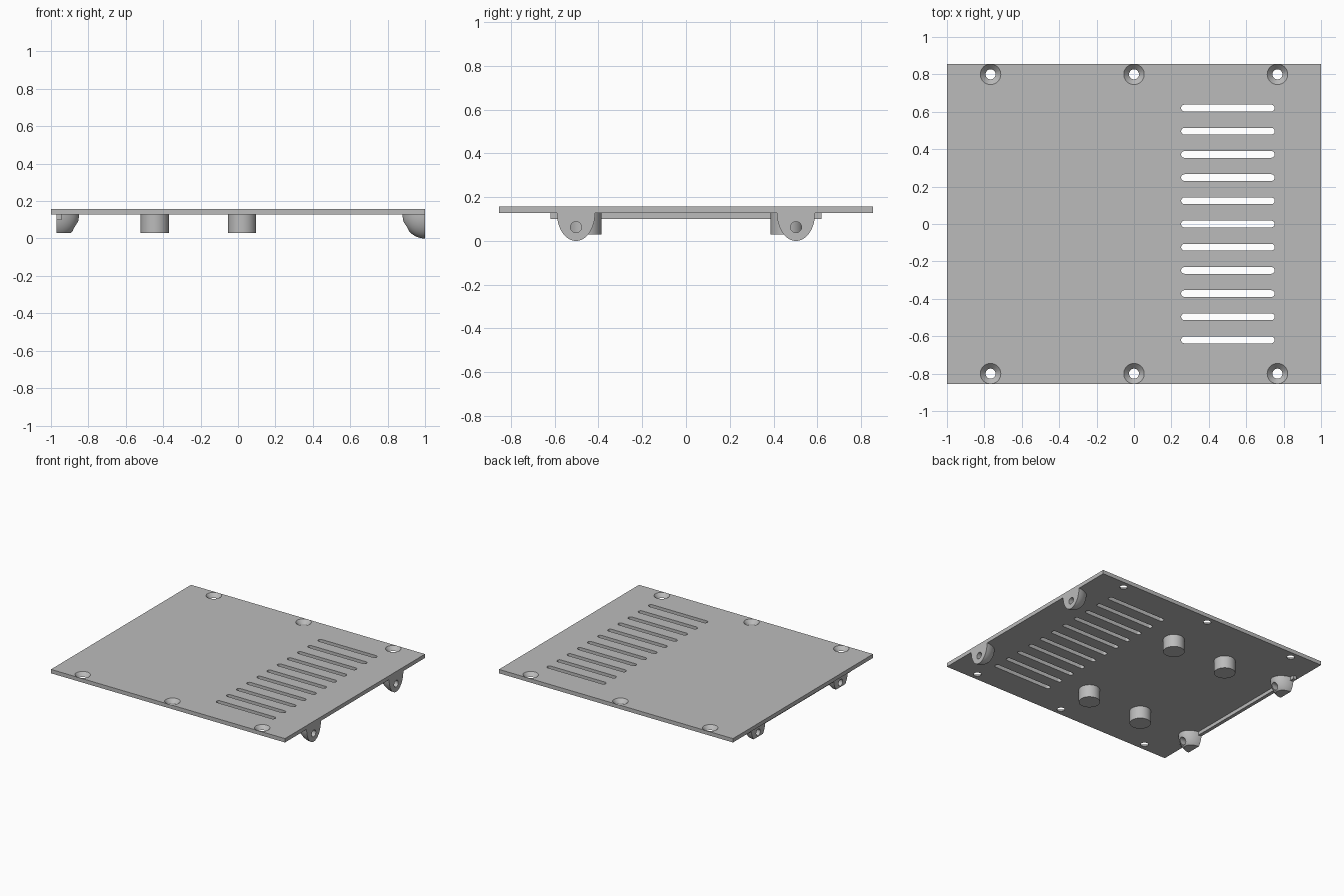
import bpy, bmesh, math
from mathutils import Matrix, Vector

if "Cube" in bpy.data.objects:
    bpy.data.objects.remove(bpy.data.objects["Cube"], do_unlink=True)

GREY = (0.5, 0.5, 0.5, 1)
mat = bpy.data.materials.new("plain grey")
mat.use_nodes = True
mat.diffuse_color = GREY
mat.node_tree.nodes["Principled BSDF"].inputs["Base Color"].default_value = GREY

BOTTOM, TOP = 0.127, 0.157


def finish(name, bm):
    bmesh.ops.recalc_face_normals(bm, faces=bm.faces)
    mesh = bpy.data.meshes.new(name)
    bm.to_mesh(mesh)
    bm.free()
    mesh.materials.append(mat)
    obj = bpy.data.objects.new(name, mesh)
    bpy.context.collection.objects.link(obj)
    return obj


def select(obj):
    bpy.ops.object.select_all(action='DESELECT')
    obj.select_set(True)
    bpy.context.view_layer.objects.active = obj


def box(name, lo, hi):
    lo, hi = Vector(lo), Vector(hi)
    bm = bmesh.new()
    m = Matrix.Translation((lo + hi) / 2) @ Matrix.Diagonal((*(hi - lo), 1))
    bmesh.ops.create_cube(bm, size=1, matrix=m)
    return finish(name, bm)


def add_cone(bm, r1, r2, depth, matrix):
    bmesh.ops.create_cone(bm, cap_ends=True, segments=40, radius1=r1,
                          radius2=r2, depth=depth, matrix=matrix)


def cut(obj, bm):
    cutter = finish("cutter", bm)
    cutter.hide_render = True
    mod = obj.modifiers.new("cut", 'BOOLEAN')
    mod.operation = 'DIFFERENCE'
    mod.solver = 'EXACT'
    mod.object = cutter
    select(obj)
    bpy.ops.object.modifier_apply(modifier=mod.name)
    bpy.data.objects.remove(cutter, do_unlink=True)


def smooth(obj):
    select(obj)
    bpy.ops.object.shade_smooth_by_angle(angle=math.radians(30))


# Cover plate with countersunk screw holes and vent slots
plate = box("cover_plate", (-1, -0.855, BOTTOM), (1, 0.855, TOP))
holes = bmesh.new()
for x in (-0.767, 0, 0.767):
    for y in (-0.8, 0.8):
        # 45 degree cone, carried a little past both faces
        add_cone(holes, 0.022, 0.0595, 0.04,
                 Matrix.Translation((x, y, (BOTTOM + TOP) / 2)))
for i in range(-5, 6):
    # rounded slot: two half circles joined and extruded upwards
    r, verts = 0.018, []
    for k in range(26):
        a = math.pi * (k % 13) / 12 - math.pi / 2 + math.pi * (k // 13)
        cx = 0.734 if k < 13 else 0.27
        verts.append(holes.verts.new((cx + r * math.cos(a),
                                      i * 0.124 + r * math.sin(a), 0.1)))
    face = holes.faces.new(verts)
    up = bmesh.ops.extrude_face_region(holes, geom=[face])["geom"]
    bmesh.ops.translate(holes, vec=(0, 0, 0.08),
                        verts=[v for v in up if isinstance(v, bmesh.types.BMVert)])
cut(plate, holes)
smooth(plate)

# Round posts under the plate
for side, y in (("front", -0.462), ("back", 0.462)):
    for end, x in (("right", -0.445), ("left", 0.022)):
        bm = bmesh.new()
        add_cone(bm, 0.075, 0.075, BOTTOM - 0.03,
                 Matrix.Translation((x, y, (BOTTOM + 0.03) / 2)))
        smooth(finish(f"{side}_{end}_post", bm))


def lug(name, x, y, floor, bores):
    """Quarter ellipsoid with its flat face at x, rounded towards the middle."""
    inward = -1 if x > 0 else 1
    bm = bmesh.new()
    m = Matrix.Translation((x, y, BOTTOM)) @ Matrix.Diagonal((0.12, 0.087, BOTTOM, 1))
    bmesh.ops.create_uvsphere(bm, u_segments=48, v_segments=32, radius=1, matrix=m)
    planes = [((x, y, 0), (-inward, 0, 0)), ((0, 0, BOTTOM), (0, 0, 1))]
    if floor > 0:
        planes.append(((0, 0, floor), (0, 0, -1)))
    for co, no in planes:
        res = bmesh.ops.bisect_plane(bm, geom=bm.verts[:] + bm.edges[:] + bm.faces[:],
                                     dist=1e-5, plane_co=co, plane_no=no, clear_outer=True)
        rim = [e for e in res["geom_cut"] if isinstance(e, bmesh.types.BMEdge)]
        bmesh.ops.holes_fill(bm, edges=[e for e in rim if e.is_boundary])
    obj = finish(name, bm)
    # pivot bores along x
    bore = bmesh.new()
    for start, end in bores:
        add_cone(bore, 0.025, 0.025, end - start,
                 Matrix.Translation((x + inward * (start + end) / 2, y, 0.063))
                 @ Matrix.Rotation(math.pi / 2, 4, 'Y'))
    cut(obj, bore)
    smooth(obj)


# Hinge lugs: full ones on the left edge, flat-bottomed ones on the right
for side, y in (("front", -0.503), ("back", 0.503)):
    lug(f"{side}_left_lug", 1, y, 0, [(-0.05, 0.2)])
    lug(f"{side}_right_lug", -0.97, y, 0.03, [(-0.05, 0.035), (0.05, 0.2)])

# Stiffening rail along the right edge
box("edge_rail", (-0.97, -0.62, 0.1), (-0.943, 0.62, BOTTOM))
